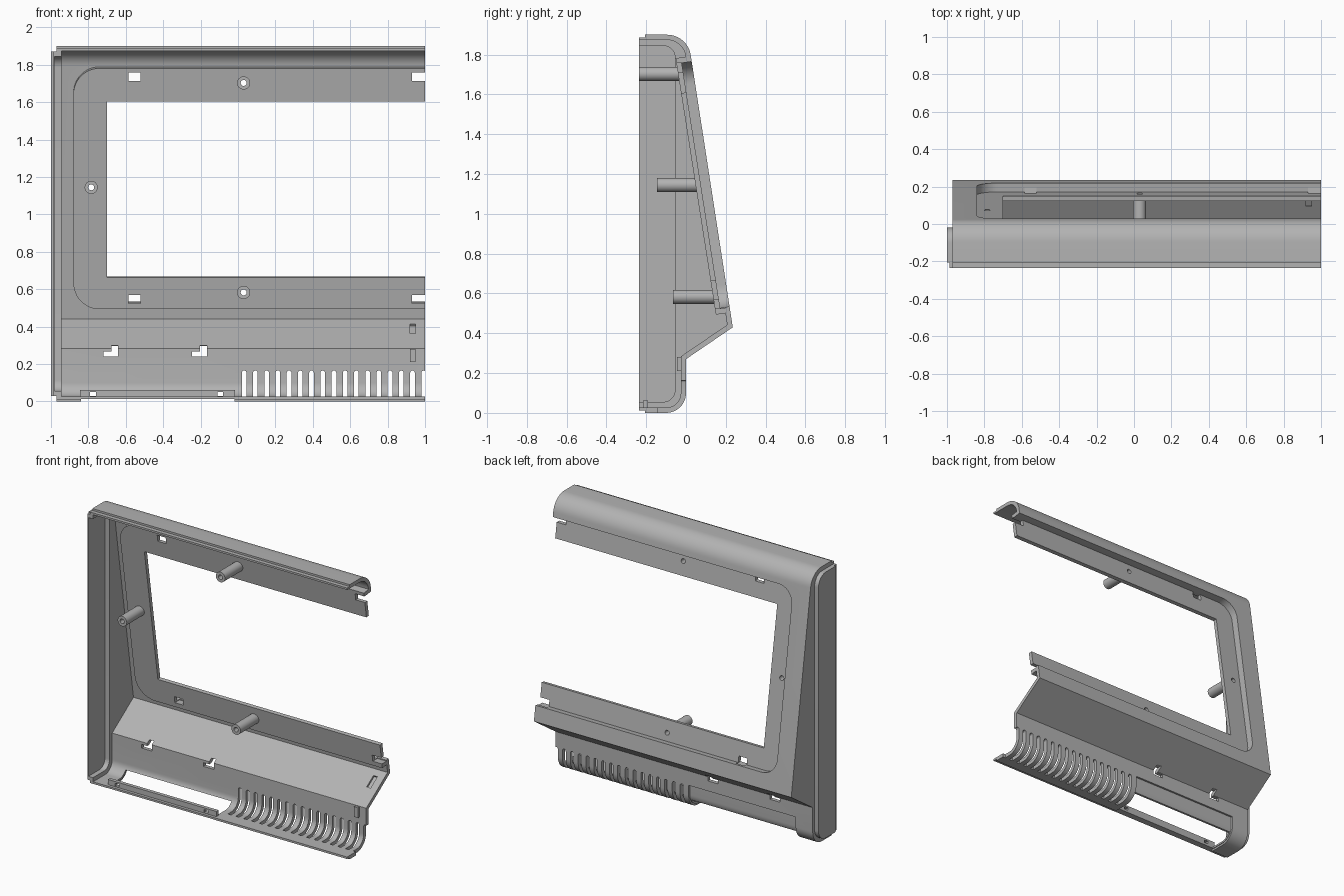
import bpy, bmesh, math
from mathutils import Vector

cube = bpy.data.objects.get("Cube")
if cube:
    bpy.data.objects.remove(cube)

grey = bpy.data.materials.new("plastic_grey")
grey.use_nodes = True
COLOUR = (0.45, 0.45, 0.45, 1)
grey.diffuse_color = COLOUR
grey.node_tree.nodes["Principled BSDF"].inputs["Base Color"].default_value = COLOUR

END = 1.05      # parts overrun the open end and are trimmed flush at x = 1
WALL = 0.026
SLOPE = 0.157   # lean of the screen face


def solid(name, loop_a, loop_b):
    """Closed solid between two matching loops of 3D points."""
    bm = bmesh.new()
    a = [bm.verts.new(p) for p in loop_a]
    b = [bm.verts.new(p) for p in loop_b]
    bm.faces.new(a)
    bm.faces.new(b[::-1])
    for i in range(len(a)):
        j = (i + 1) % len(a)
        bm.faces.new((a[i], b[i], b[j], a[j]))
    bmesh.ops.recalc_face_normals(bm, faces=bm.faces)
    mesh = bpy.data.meshes.new(name)
    bm.to_mesh(mesh)
    bm.free()
    mesh.materials.append(grey)
    ob = bpy.data.objects.new(name, mesh)
    bpy.context.collection.objects.link(ob)
    return ob


def along_x(name, pts, x0, x1):
    return solid(name, [(x0, y, z) for y, z in pts], [(x1, y, z) for y, z in pts])


def along_y(name, pts, y0, y1):
    return solid(name, [(x, y0, z) for x, z in pts], [(x, y1, z) for x, z in pts])


def box(name, x0, x1, y0, y1, z0, z1):
    return along_x(name, [(y0, z0), (y1, z0), (y1, z1), (y0, z1)], x0, x1)


def arc(cx, cy, r, a0, a1, n=12):
    angles = [math.radians(a0 + (a1 - a0) * i / n) for i in range(n + 1)]
    return [(cx + r * math.cos(a), cy + r * math.sin(a)) for a in angles]


def face_block(name, x0, x1, z0, z1, r, d0, d1):
    """Block parallel to the leaning face, rounded on its closed side."""
    pts = [(x1, z0), (x1, z1)]
    if r:
        pts += arc(x0 + r, z1 - r, r, 90, 180) + arc(x0 + r, z0 + r, r, 180, 270)
    else:
        pts += [(x0, z1), (x0, z0)]

    def loop(d):
        return [(x, 0.235 - (z - 0.43) * SLOPE + d, z + d * SLOPE) for x, z in pts]
    return solid(name, loop(d0), loop(d1))


def inset(pts, d):
    """Mitred inward offset of a clockwise profile."""
    out = []
    for i, p in enumerate(pts):
        p, q, s = Vector(p), Vector(pts[i - 1]), Vector(pts[(i + 1) % len(pts)])
        e, f = (p - q).normalized(), (s - p).normalized()
        n, m = Vector((e.y, -e.x)), Vector((f.y, -f.x))
        out.append(tuple(p + (n + m) * d / (1 + n.dot(m))))
    return out


def combine(target, tool, op="DIFFERENCE"):
    mod = target.modifiers.new("bool", "BOOLEAN")
    mod.operation, mod.object, mod.solver = op, tool, "EXACT"
    bpy.context.view_layer.objects.active = target
    bpy.ops.object.modifier_apply(modifier=mod.name)
    bpy.data.objects.remove(tool)


# Hollow shell with its closed end wall
profile = ([(-0.235, 1.9)] + arc(-0.095, 1.78, 0.12, 90, 9)
           + [(0.235, 0.43), (0, 0.27)] + arc(-0.1, 0.1, 0.1, 0, -90) + [(-0.235, 0)])
shell = along_x("bezel_shell", profile, -0.97, END)
cavity = inset(profile, WALL)
cavity[0] = (-0.3, cavity[0][1])
cavity[-1] = (-0.3, cavity[-1][1])


def side_plate(y0, y1, z0, z1, r):
    return [(y0, z0)] + arc(y1 - r, z0 + r, r, -90, 0) + arc(y1 - r, z1 - r, r, 0, 90) + [(y0, z1)]


# Raised side plate, then the cavity and the pocket behind the plate
combine(shell, along_x("side_plate", side_plate(-0.235, -0.02, 0.03, 1.87, 0.08), -1, -0.955), "UNION")
combine(shell, along_x("cavity", cavity, -0.945, 1.2))
combine(shell, along_x("pocket", side_plate(-0.3, -0.055, 0.055, 1.845, 0.06), -0.98, -0.93))

# Stepped lip around the open front
combine(shell, box("lip_top", -1.1, 1.2, -0.3, -0.207, 1.887, 2))
combine(shell, box("lip_side", -1.1, -0.987, -0.3, -0.207, -0.1, 2))
combine(shell, box("lip_bottom", -1.1, 1.2, -0.3, -0.207, -0.1, 0.012))

# Recessed screen panel and window
combine(shell, face_block("panel", -0.88, END, 0.505, 1.793, 0.14, -0.073, -0.012), "UNION")
combine(shell, face_block("recess", -0.84, 1.2, 0.535, 1.765, 0.11, -0.047, 0.15))
combine(shell, face_block("window", -0.7, 1.2, 0.675, 1.615, 0, -0.25, 0.15))

# Screw posts with bores through the panel
for x, z, y0 in ((0.03, 1.703, -0.235), (-0.785, 1.145, -0.145), (0.03, 0.583, -0.065)):
    back = 0.235 - (z - 0.43) * SLOPE - 0.06
    ring = arc(x, z, 0.035, 0, 345, 23)
    combine(shell, along_y("post", ring, y0, back), "UNION")
    combine(shell, along_y("bore", arc(x, z, 0.016, 0, 337.5, 15), y0 - 0.1, back + 0.1))

# Clip windows in the panel
for x0, x1 in ((-0.585, -0.52), (0.93, 1.2)):
    for z in (1.713, 0.525):
        depth = 0.235 - (z - 0.43) * SLOPE - 0.06
        combine(shell, box("clip_window", x0, x1, depth - 0.05, depth + 0.035, z, z + 0.045))

# Latch slots at the foot of the slope
for x in (-0.72, -0.245):
    combine(shell, box("latch_slot", x, x + 0.078, -0.1, 0.1, 0.24, 0.266))
    combine(shell, box("latch_notch", x + 0.043, x + 0.078, -0.1, 0.04, 0.25, 0.3))

# Shallow pocket on the slope near the open end
incline = [(0.826 * s + 0.563 * d, 0.27 + 0.563 * s - 0.826 * d)
           for s, d in ((0.13, -0.013), (0.22, -0.013), (0.22, -0.1), (0.13, -0.1))]
combine(shell, along_x("slope_pocket", incline, 0.92, 0.95))

# Stepped seat and opening for the missing door
seat = ([(0.05, 0.17), (-0.013, 0.17)] + arc(-0.1, 0.1, 0.087, 0, -90)
        + [(-0.3, 0.013), (-0.3, -0.05), (0.05, -0.05)])
combine(shell, along_x("door_seat", seat, -0.84, -0.02))
combine(shell, box("door_opening", -0.835, -0.025, -0.19, 0.05, -0.05, 0.062))

# Vent slots wrapping under the curved edge
for i in range(17):
    x = 0.033 + i * 0.06
    slot = [(x - 0.0125, -0.05), (x + 0.0125, -0.05)] + arc(x, 0.153, 0.0125, 0, 180, 8)
    combine(shell, along_y("vent_slot", slot, -0.14, 0.1))

# Trim the open end flush
combine(shell, box("end_trim", 1, 1.4, -0.5, 0.5, -0.2, 2.2))

# Door latch bar with two holes
bar = box("door_bar", -0.845, -0.015, -0.215, -0.19, 0.015, 0.062)
for x in (-0.79, -0.11):
    combine(bar, box("bar_hole", x, x + 0.03, -0.3, -0.1, 0.03, 0.05))

# Small locating rib
rib = box("locating_rib", 0.92, 0.95, -0.045, -0.012, 0.21, 0.28)

bpy.ops.object.select_all(action="DESELECT")
for ob in (shell, bar, rib):
    ob.select_set(True)
bpy.context.view_layer.objects.active = shell
bpy.ops.object.shade_smooth_by_angle(angle=math.radians(25))
